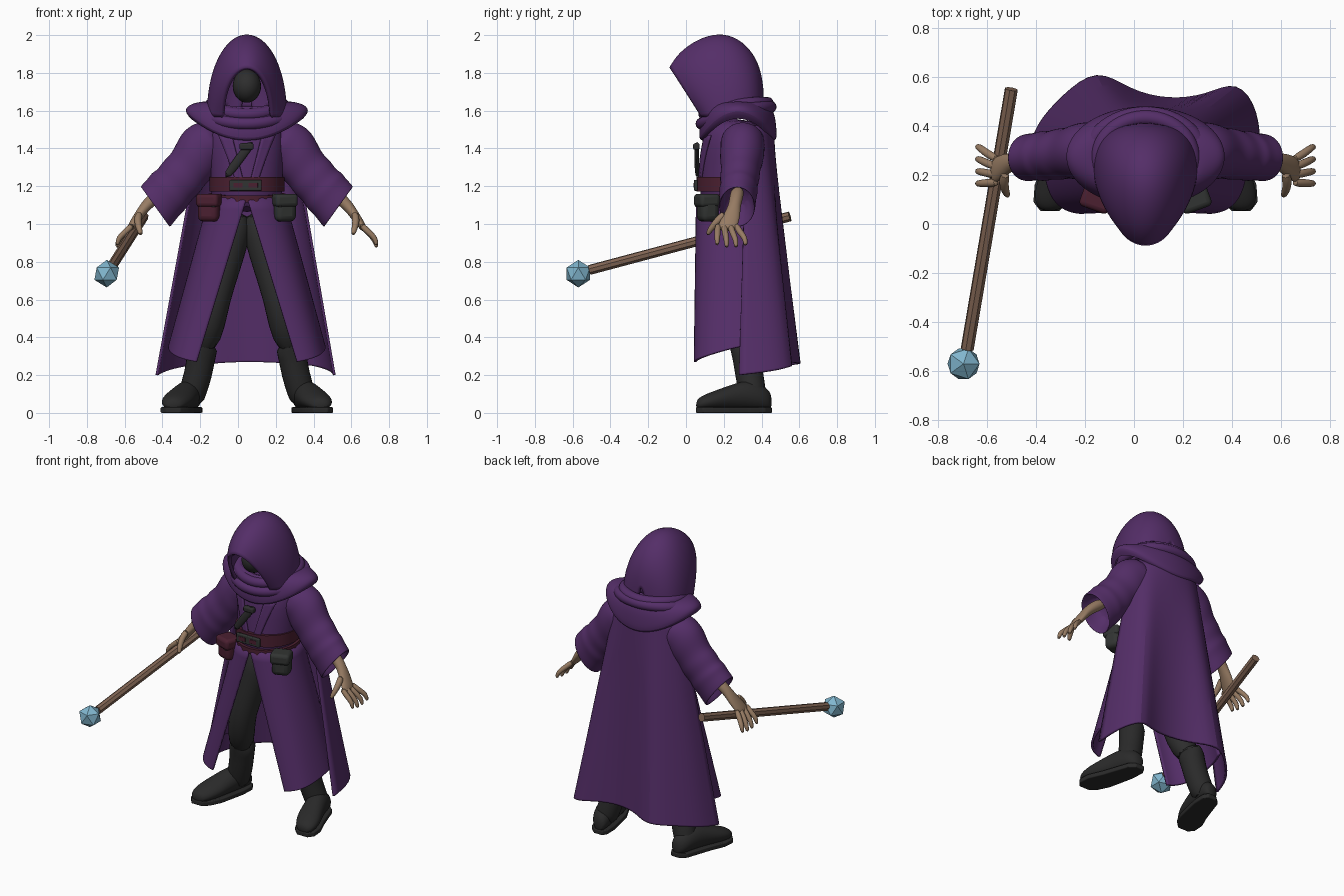
import bpy, bmesh, math
from mathutils import Vector

start_cube = bpy.data.objects.get("Cube")
if start_cube:
    bpy.data.objects.remove(start_cube, do_unlink=True)

MID = .047  # x of the body's mirror plane


def material(name, r, g, b):
    mat = bpy.data.materials.new(name)
    mat.use_nodes = True
    mat.diffuse_color = (r, g, b, 1)
    shader = mat.node_tree.nodes["Principled BSDF"]
    shader.inputs["Base Color"].default_value = (r, g, b, 1)
    shader.inputs["Roughness"].default_value = .8
    return mat


purple = material("purple cloth", .089, .027, .138)
charcoal = material("charcoal cloth", .027, .027, .027)
boot_black = material("black boot leather", .023, .023, .023)
pouch_grey = material("grey pouch leather", .031, .034, .032)
maroon = material("maroon leather", .07, .014, .03)
skin = material("skin", .31, .2, .125)
wood = material("staff wood", .22, .13, .088)
crystal = material("blue crystal", .22, .47, .62)


def finish(name, bm, mat, subdivide=0, thickness=0, bevel=0, smooth=True):
    """Turn a bmesh into a named, coloured object with its modifiers."""
    bmesh.ops.recalc_face_normals(bm, faces=bm.faces)
    mesh = bpy.data.meshes.new(name)
    bm.to_mesh(mesh)
    bm.free()
    mesh.materials.append(mat)
    obj = bpy.data.objects.new(name, mesh)
    bpy.context.collection.objects.link(obj)
    if subdivide:
        mod = obj.modifiers.new("rounding", "SUBSURF")
        mod.levels = mod.render_levels = subdivide
        mod.boundary_smooth = "PRESERVE_CORNERS"
    if thickness:
        mod = obj.modifiers.new("cloth thickness", "SOLIDIFY")
        mod.thickness = thickness
        mod.offset = 0
    if bevel:
        mod = obj.modifiers.new("soft edges", "BEVEL")
        mod.width = bevel
        mod.segments = 3
    if smooth:
        bpy.ops.object.select_all(action="DESELECT")
        obj.select_set(True)
        bpy.context.view_layer.objects.active = obj
        bpy.ops.object.shade_smooth_by_angle(angle=math.radians(60 if subdivide else 35))
    return obj


def loft(name, rows, mat, closed=True, caps=True, wrap=False, **options):
    """Skin a list of equally long point rows."""
    bm = bmesh.new()
    grid = [[bm.verts.new(p) for p in row] for row in rows]
    count = len(grid[0])
    pairs = list(zip(grid, grid[1:])) + ([(grid[-1], grid[0])] if wrap else [])
    for a, b in pairs:
        for i in range(count if closed else count - 1):
            j = (i + 1) % count
            bm.faces.new((a[i], a[j], b[j], b[i]))
    if closed and caps and not wrap:
        bm.faces.new(grid[0])
        bm.faces.new(grid[-1])
    return finish(name, bm, mat, **options)


def ring(center, u, v, count=12):
    c, u, v = Vector(center), Vector(u), Vector(v)
    turns = [math.tau * i / count for i in range(count)]
    return [c + u * math.cos(t) + v * math.sin(t) for t in turns]


def tube(name, points, radii, mat, count=8, flat=1, loop=False, **options):
    """Sweep a round or flattened section along a path."""
    pts = [Vector(p) for p in points]
    rows = []
    for i, p in enumerate(pts):
        if loop:
            along = pts[(i + 1) % len(pts)] - pts[i - 1]
        else:
            along = pts[min(i + 1, len(pts) - 1)] - pts[max(i - 1, 0)]
        across = Vector((0, 0, 1)) if loop else Vector((0, 1, 0))
        side = along.cross(across).normalized()
        up = side.cross(along).normalized()
        r = radii[i] if isinstance(radii, list) else radii
        rows.append(ring(p, side * r, up * r * flat, count))
    return loft(name, rows, mat, wrap=loop, **options)


def box(name, center, size, mat, turn=0, bevel=.02):
    bm = bmesh.new()
    bmesh.ops.create_cube(bm, size=1)
    bmesh.ops.scale(bm, vec=size, verts=bm.verts)
    obj = finish(name, bm, mat, bevel=bevel)
    obj.location = center
    obj.rotation_euler.z = turn
    return obj


def ball(name, center, scale, mat):
    bm = bmesh.new()
    bmesh.ops.create_uvsphere(bm, u_segments=24, v_segments=16, radius=1)
    bmesh.ops.scale(bm, vec=scale, verts=bm.verts)
    finish(name, bm, mat).location = center


def oval(y, rx, ry, z, dip=0, tilt=0, count=24):
    """Oval round the body; dip lowers front and back, tilt raises the back."""
    out = []
    for p in ring((MID, y, z), (rx, 0, 0), (0, ry, 0), count):
        s = (p.y - y) / ry
        out.append(p + Vector((0, 0, tilt * s - dip * s * s)))
    return out


# Hood: arches from the brim to the back of the head
arches = [(-.08, 1.825, .09, .125), (-.035, 1.9, .11, .165), (.06, 1.97, .16, .195),
          (.17, 2.005, .22, .205), (.27, 1.98, .29, .2), (.35, 1.9, .35, .17),
          (.39, 1.8, .39, .11), (.4, 1.7, .4, .03)]
hood_rows = []
for top_y, top_z, base_y, half in arches:
    low, high = Vector((MID, base_y, 1.57)), Vector((MID, top_y, top_z))
    row = []
    for i in range(15):
        a = math.pi * i / 14
        row.append(low.lerp(high, math.sin(a) ** .95) + Vector((half * math.cos(a), 0, 0)))
    hood_rows.append(row)
loft("hood", hood_rows, purple, closed=False, subdivide=2, thickness=.022)
ball("shadowed_face", (MID, .11, 1.73), (.075, .09, .088), charcoal)

# Shoulder mantle with rolled folds
mantle = [(.13, .12, 1.6, 0), (.2, .17, 1.655, .02), (.27, .195, 1.645, .06),
          (.315, .205, 1.63, .11), (.335, .21, 1.6, .16), (.3, .185, 1.56, .12)]
loft("mantle", [oval(.275, rx, ry, z, dip) for rx, ry, z, dip in mantle],
     purple, caps=False, subdivide=2)
for k, (rx, ry, z, tilt) in enumerate([(.195, .17, 1.63, .03), (.235, .185, 1.595, .045)]):
    tube("mantle_fold_%d" % k, oval(.265, rx, ry, z, .02, tilt), .035, purple,
         loop=True, subdivide=1)

# Torso and belts
torso = [(.15, .12, 1.56), (.2, .16, 1.48), (.2, .17, 1.35), (.185, .175, 1.2), (.2, .182, 1.06)]
loft("torso", [oval(.25, rx, ry, z) for rx, ry, z in torso], purple, subdivide=1)


def band(name, rx, ry, low, high, tilt, mat):
    rows = [oval(.25, rx + grow, ry + grow, z, 0, tilt)
            for grow, z in ((-.02, low), (0, low), (0, high), (-.02, high))]
    loft(name, rows, mat, caps=False, wrap=True)


band("belt", .198, .195, 1.172, 1.25, 0, maroon)
band("lower_belt", .204, .198, 1.125, 1.16, .01, maroon)
box("buckle", (.04, .052, 1.205), (.17, .02, .058), pouch_grey, bevel=.006)
for dx in (-.04, .04):
    box("buckle_window", (.04 + dx, .0415, 1.205), (.05, .006, .026), maroon, bevel=.002)
tube("chest_strap", [(.08, .06, 1.44), (.01, .055, 1.35), (-.07, .06, 1.24)],
     .026, charcoal, flat=.5, subdivide=1)
box("strap_clasp", (.045, .055, 1.41), (.075, .035, .035), charcoal, bevel=.01)

# Pouches
for side, mat in ((1, pouch_grey), (-1, maroon)):
    x = MID + side * .197
    box("pouch", (x, .115, 1.085), (.115, .1, .145), mat, side * .35, .03)
    box("pouch_flap", (x, .11, 1.125), (.125, .112, .07), mat, side * .35, .02)
    box("pouch_button", (x - side * .02, .056, 1.1), (.02, .012, .02), charcoal, side * .35, .004)

# Cape: straight lines from a shoulder arc to a wavy hem
hem = [(-.43, .27, .2), (-.4, .4, .22), (-.29, .52, .25), (-.15, .635, .26), (-.02, .54, .27),
       (.14, .5, .27), (.3, .52, .26), (.42, .585, .25), (.505, .46, .22), (.51, .28, .2)]
shoulder = []
for i in range(len(hem)):
    a = math.pi * i / (len(hem) - 1)
    shoulder.append(Vector((MID - .235 * math.cos(a), .32 + .14 * math.sin(a), 1.52)))
loft("cape", [[p.lerp(Vector(q), t) for p, q in zip(shoulder, hem)]
              for t in (0, .15, .4, .7, .97, 1)],
     purple, closed=False, subdivide=2, thickness=.014)

# Paired parts, written for the left and mirrored to the right
for side, label in ((1, "left_"), (-1, "right_")):
    def at(x, y, z):
        return Vector((MID + side * x, y, z))

    # Coat skirt panel, open at the front
    waist = [at(0, .06, 1.14), at(.06, .066, 1.14), at(.13, .1, 1.14),
             at(.18, .16, 1.14), at(.205, .26, 1.14), at(.17, .37, 1.14)]
    edge = [at(.265, .048, .27), at(.32, .055, .28), at(.38, .1, .3),
            at(.41, .2, .33), at(.415, .32, .36), at(.37, .42, .36)]
    loft(label + "coat_panel", [[p.lerp(q, t) for p, q in zip(waist, edge)]
                                for t in (0, .3, .65, .97, 1)],
         purple, closed=False, subdivide=2, thickness=.014)
    # Lapel from the neck to the belt
    loft(label + "lapel", [[at(.08, .1, 1.47), at(.15, .13, 1.47)],
                           [at(.05, .075, 1.35), at(.1, .094, 1.35)],
                           [at(.01, .068, 1.2), at(.05, .074, 1.2)]],
         purple, closed=False, subdivide=2, thickness=.012)

    # Wide sleeve with wrinkles and a hollow cuff
    path = [(.14, .3, 1.45, .05, .12, .13), (.23, .3, 1.41, .085, .115, .12),
            (.31, .29, 1.29, .09, .085, .105), (.385, .28, 1.205, .09, .085, .1),
            (.44, .275, 1.145, .085, .1, .1), (.49, .27, 1.085, .082, .116, .102)]
    rings = [ring(at(x, y, z), (side * ux, 0, uz), (0, v, 0)) for x, y, z, ux, uz, v in path]
    wrinkled = [rings[0]]
    for k, (a, b) in enumerate(zip(rings, rings[1:])):
        if k in (1, 2, 3):
            middle = [p.lerp(q, .5) for p, q in zip(a, b)]
            heart = sum(middle, Vector()) / len(middle)
            wrinkled.append([heart + (p - heart) * 1.09 for p in middle])
        wrinkled.append(b)
    for x, y, z, size in ((.485, .27, 1.09, .92), (.4, .28, 1.18, .7)):
        wrinkled.append(ring(at(x, y, z), (side * .08 * size, 0, .11 * size), (0, .1 * size, 0)))
    loft(label + "sleeve", wrinkled, purple, subdivide=2)

    # Forearm, palm and spread fingers
    arm = [(.42, .275, 1.19, .04, .04), (.5, .265, 1.13, .036, .037), (.54, .255, 1.09, .03, .035),
           (.575, .24, 1.04, .026, .05), (.61, .22, .99, .022, .056), (.625, .215, .965, .014, .05)]
    loft(label + "hand", [ring(at(x, y, z), (side * t * .8, 0, t * .6), (0, w, 0), 10)
                          for x, y, z, t, w in arm], skin, subdivide=2)
    for k in range(4):
        base = .262 - k * .031
        tip = .315 - k * .05
        drop = (.01, 0, 0, .012)[k]
        tube(label + "finger_%d" % k,
             [at(.6, base, 1), at(.645, base * .55 + tip * .45, .955),
              at(.68, tip, .915 + drop), at(.688, tip, .872 + drop)],
             [.019, .018, .016, .011], skin, subdivide=1)
    tube(label + "thumb", [at(.57, .21, 1.06), at(.58, .165, 1.015), at(.57, .13, .975),
                           at(.56, .112, .94)], [.024, .021, .018, .011], skin, subdivide=1)

    # Trouser leg
    tube(label + "trouser_leg",
         [at(.06, .26, 1.08), at(.09, .25, .92), at(.125, .24, .78), at(.17, .22, .6),
          at(.195, .25, .48), at(.235, .3, .33)],
         [.11, .105, .097, .083, .088, .075], charcoal, count=12, subdivide=1)
    # Boot shaft with a folded top
    tube(label + "boot_shaft",
         [at(.235, .31, .34), at(.225, .31, .4), at(.23, .312, .37), at(.24, .32, .31),
          at(.258, .335, .2), at(.285, .35, .12), at(.3, .36, .05)],
         [.06, .08, .091, .078, .077, .076, .07], boot_black, count=12, subdivide=1)
    foot = [(.285, .455, .03, .045), (.295, .42, .06, .065), (.31, .34, .072, .085),
            (.335, .25, .078, .072), (.365, .16, .087, .055), (.385, .09, .072, .042),
            (.39, .052, .038, .028)]
    loft(label + "boot_foot", [ring(at(x, y, h + .012), (w, 0, 0), (0, 0, h))
                               for x, y, w, h in foot], boot_black, subdivide=2)
    loft(label + "boot_sole", [[at(x - w, y, 0), at(x + w, y, 0), at(x + w, y, .03),
                                at(x - w, y, .03)] for x, y, w, h in foot],
         boot_black, bevel=.006)

# Bare toe showing through the left boot
ball("bare_toe", (.455, .11, .074), (.02, .022, .016), skin)

# Staff with a faceted crystal
tube("staff", [(-.5, .55, 1.04), (-.68, -.51, .757)], .027, wood, smooth=False)
gem = bmesh.new()
bmesh.ops.create_icosphere(gem, subdivisions=1, radius=.073)
finish("staff_crystal", gem, crystal, smooth=False).location = (-.695, -.57, .737)
